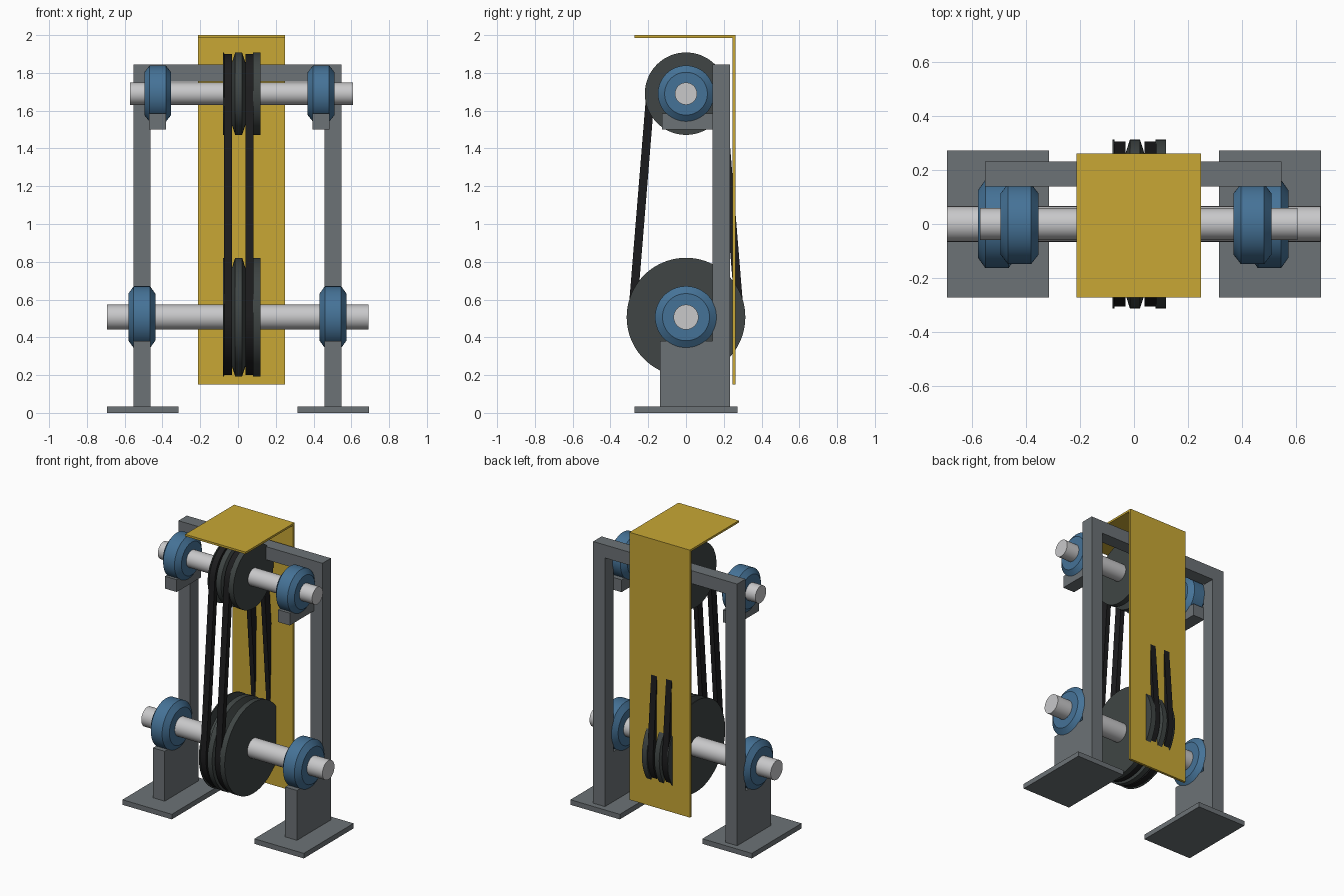
import bpy, bmesh, math

cube = bpy.data.objects.get("Cube")
if cube:
    bpy.data.objects.remove(cube, do_unlink=True)


def material(name, rgb):
    m = bpy.data.materials.new(name)
    m.use_nodes = True
    m.diffuse_color = (*rgb, 1)
    m.node_tree.nodes["Principled BSDF"].inputs["Base Color"].default_value = (*rgb, 1)
    return m


STEEL = material("grey steel", (0.15, 0.168, 0.18))
BLUE = material("bearing blue", (0.06, 0.17, 0.31))
GOLD = material("guard yellow", (0.58, 0.39, 0.035))
SHAFT = material("pale shaft metal", (0.58, 0.58, 0.59))
IRON = material("dark iron", (0.05, 0.06, 0.058))
RUBBER = material("black rubber", (0.012, 0.012, 0.013))


def finish(name, bm, mat, smooth=False):
    bmesh.ops.recalc_face_normals(bm, faces=bm.faces)
    me = bpy.data.meshes.new(name)
    bm.to_mesh(me)
    bm.free()
    me.materials.append(mat)
    ob = bpy.data.objects.new(name, me)
    bpy.context.collection.objects.link(ob)
    if smooth:
        bpy.ops.object.select_all(action='DESELECT')
        ob.select_set(True)
        bpy.context.view_layer.objects.active = ob
        bpy.ops.object.shade_smooth_by_angle(angle=math.radians(25))
    return ob


def box(name, x, y, z, mat):
    """Box from (min, max) pairs."""
    bm = bmesh.new()
    bmesh.ops.create_cube(bm, size=1)
    for v in bm.verts:
        v.co = [lo + (c + 0.5) * (hi - lo) for c, (lo, hi) in zip(v.co, (x, y, z))]
    return finish(name, bm, mat)


def bridge(bm, a, b):
    for i in range(len(a)):
        j = (i + 1) % len(a)
        bm.faces.new((a[i], a[j], b[j], b[i]))


def turned(name, profile, z, mat, sides=64):
    """Solid of revolution about the x direction at height z."""
    bm = bmesh.new()
    rings = []
    for x, r in profile:
        angles = [math.tau * i / sides for i in range(sides)]
        rings.append([bm.verts.new((x, r * math.cos(a), z + r * math.sin(a))) for a in angles])
    for a, b in zip(rings, rings[1:]):
        bridge(bm, a, b)
    bm.faces.new(rings[0])
    bm.faces.new(rings[-1])
    return finish(name, bm, mat, True)


LOW, HIGH = 0.507, 1.69
BIG, SMALL = 0.314, 0.218


def bearing(name, x, r, z):
    turned(name, [(x - 0.071, r * 0.76), (x - 0.043, r), (x + 0.043, r),
                  (x + 0.071, r * 0.76)], z, BLUE)


def pulley(name, r, z):
    g = r - 0.065
    turned(name, [(-0.08, r), (-0.073, r), (-0.07, g), (-0.036, g), (-0.015, r),
                  (0.022, r), (0.043, g), (0.077, g), (0.08, r), (0.118, r)], z, IRON, 96)


def belt(name, x):
    """Wedge-section loop around both pulleys."""
    ro, ri = BIG - 0.008, SMALL - 0.008
    lean = math.asin((ro - ri) / (HIGH - LOW))
    steps = 40
    path = []
    for z, r, start, end in ((HIGH, ri, lean, math.pi - lean),
                             (LOW, ro, math.pi - lean, math.tau + lean)):
        path += [(z, r, start + (end - start) * i / steps) for i in range(steps + 1)]
    bm = bmesh.new()
    rings = []
    for z, r, a in path:
        section = ((-0.022, 0), (0.022, 0), (0.016, 0.045), (-0.016, 0.045))
        rings.append([bm.verts.new((x + dx, (r - d) * math.cos(a), z + (r - d) * math.sin(a)))
                      for dx, d in section])
    for i, ring in enumerate(rings):
        bridge(bm, ring, rings[(i + 1) % len(rings)])
    finish(name, bm, RUBBER, True)


# Frame and bearings on each side
for side, s, post, shelf in (("right", -1, -0.509, -0.425), ("left", 1, 0.503, 0.44)):
    px = (post - 0.045, post + 0.045)
    foot = 0.505 * s
    box(side + "_foot_plate", (foot - 0.189, foot + 0.189), (-0.272, 0.272), (0, 0.035), STEEL)
    box(side + "_post", px, (0.14, 0.232), (0.035, 1.845), STEEL)
    box(side + "_pedestal", px, (-0.138, 0.14), (0.035, 0.38), STEEL)
    box(side + "_shelf", (shelf - 0.045, shelf + 0.045), (-0.127, 0.14), (1.5, 1.585), STEEL)
    bearing(side + "_lower_bearing", post, 0.164, LOW)
    bearing(side + "_upper_bearing", shelf, 0.149, HIGH)
box("top_beam", (-0.464, 0.458), (0.14, 0.232), (1.755, 1.845), STEEL)

# Shafts and pulleys
turned("lower_shaft", [(-0.694, 0.066), (0.692, 0.066)], LOW, SHAFT)
turned("upper_shaft", [(-0.572, 0.059), (0.608, 0.059)], HIGH, SHAFT)
pulley("lower_pulley", BIG, LOW)
pulley("upper_pulley", SMALL, HIGH)
belt("right_belt", -0.053)
belt("left_belt", 0.061)

# Belt guard
box("guard_back", (-0.213, 0.249), (0.245, 0.262), (0.15, 2.0), GOLD)
box("guard_top", (-0.213, 0.249), (-0.273, 0.245), (1.986, 2.0), GOLD)
